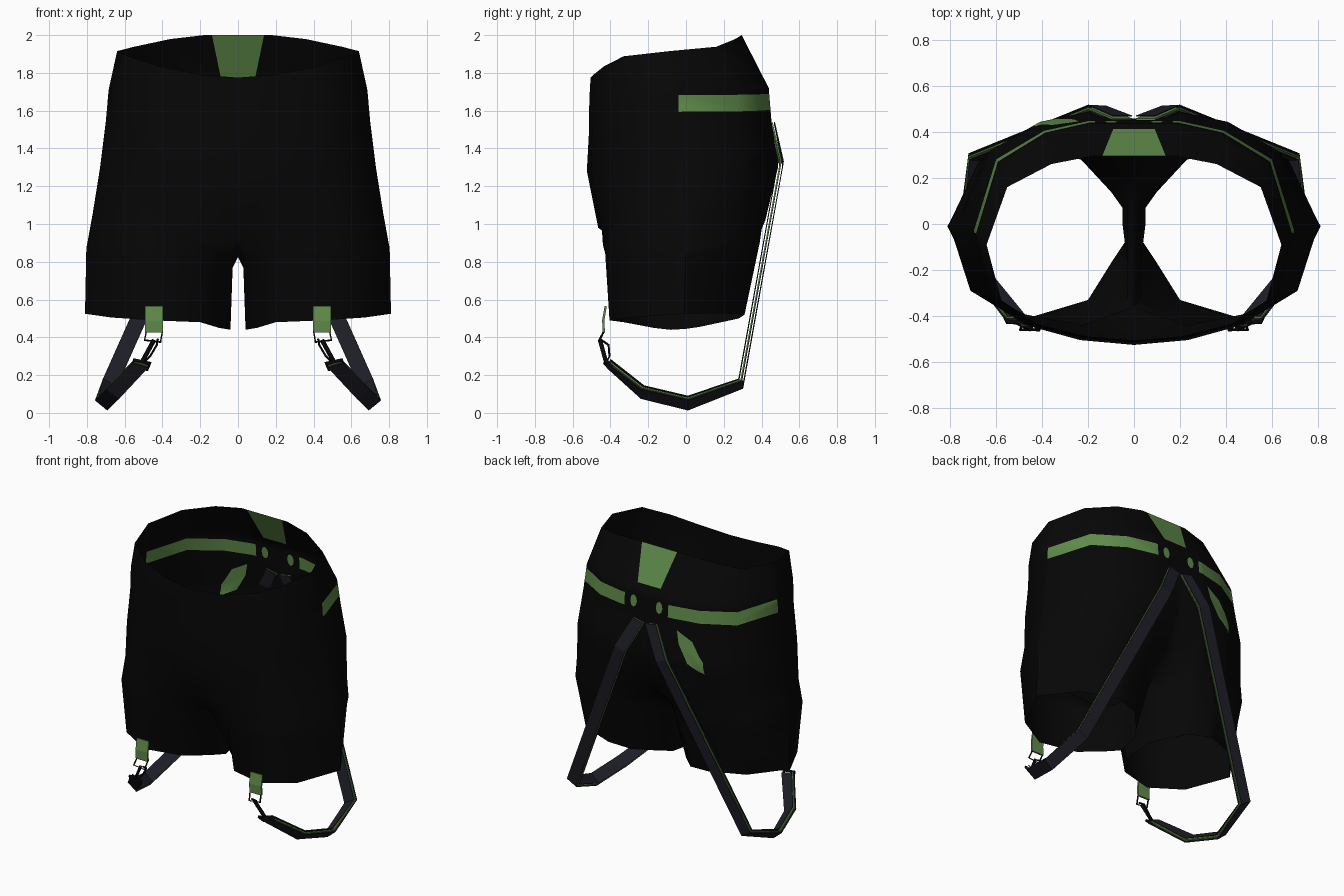
import bpy
import bmesh
import math
from mathutils import Vector, Matrix

cube = bpy.data.objects.get("Cube")
if cube:
    bpy.data.objects.remove(cube, do_unlink=True)


def material(name, rgb, rough=0.8):
    mat = bpy.data.materials.new(name)
    mat.use_nodes = True
    mat.diffuse_color = (*rgb, 1)
    bsdf = next(n for n in mat.node_tree.nodes if n.type == 'BSDF_PRINCIPLED')
    bsdf.inputs["Base Color"].default_value = (*rgb, 1)
    bsdf.inputs["Roughness"].default_value = rough
    return mat


black = material("black cloth", (0.002, 0.002, 0.002))
green = material("green trim", (0.115, 0.26, 0.068))
navy = material("dark navy webbing", (0.013, 0.013, 0.021))
metal = material("black metal", (0.003, 0.003, 0.004))


def add_object(name, data, *mats):
    obj = bpy.data.objects.new(name, data)
    bpy.context.scene.collection.objects.link(obj)
    for m in mats:
        data.materials.append(m)
    return obj


def smooth(obj, angle):
    bpy.ops.object.select_all(action='DESELECT')
    bpy.context.view_layer.objects.active = obj
    obj.select_set(True)
    bpy.ops.object.shade_smooth_by_angle(angle=math.radians(angle))


# ---- shorts: one half lofted from waist to hem, then mirrored ----
# unit half outline, from back centre round the side to front centre
OUT_X = [0, .28, .56, .86, 1, .9, .66, .32, 0]
OUT_Y = [1, 1, .91, .65, 0, -.58, -.83, -.96, -1]


def body_ring(w, back, front, z_back, z_side, z_front, y_side, seam=0):
    ring = []
    for u, v in zip(OUT_X, OUT_Y):
        y = y_side + (back - y_side) * v if v > 0 else y_side + (y_side - front) * v
        z = z_side + ((z_back if v > 0 else z_front) - z_side) * abs(v) ** 3
        ring.append(Vector((w * u, y - (seam if v == 1 and u == 0 else 0), z)))
    return ring


body = [
    body_ring(.64, .295, -.505, 2.0, 1.915, 1.775, -.09),
    body_ring(.685, .438, -.512, 1.72, 1.71, 1.66, -.05),
    body_ring(.70, .452, -.513, 1.55, 1.54, 1.5, -.02),
    body_ring(.73, .487, -.525, 1.3, 1.3, 1.28, 0, .03),
    body_ring(.77, .42, -.465, 1.02, 1.05, .98, 0, .06),
]
crotch = [Vector(p) for p in (
    (0, .19, .87), (.2, .36, .9), (.4, .39, .9), (.67, .28, .9), (.803, 0, .87),
    (.71, -.29, .87), (.48, -.43, .88), (.22, -.44, .89), (0, -.36, .9),
    (0, -.18, .84), (0, -.01, .825), (0, .09, .84))]
hem = [Vector(p) for p in (
    (.1, .14, .47), (.23, .28, .5), (.39, .31, .52), (.63, .22, .525), (.81, -.01, .525),
    (.67, -.29, .505), (.45, -.405, .49), (.2, -.33, .48), (.1, -.17, .45),
    (.04, -.08, .44), (.05, 0, .445), (.05, .07, .455))]
upper_leg = [a.lerp(b, .15) for a, b in zip(crotch, hem)]
for p in upper_leg:
    p.x = max(p.x, .028)

bm = bmesh.new()


def loft(rings, closed):
    for upper, lower in zip(rings, rings[1:]):
        n = len(upper)
        for i in range(n if closed else n - 1):
            j = (i + 1) % n
            bm.faces.new((upper[i], upper[j], lower[j], lower[i]))


legs = [[bm.verts.new(p) for p in r] for r in (crotch, upper_leg, hem)]
trunk = [[bm.verts.new(p) for p in r] for r in body]
loft(trunk + [legs[0][:9]], False)
loft(legs, True)
bmesh.ops.mirror(bm, geom=bm.verts[:] + bm.edges[:] + bm.faces[:],
                 matrix=Matrix.Identity(4), merge_dist=.001, axis='X')
bmesh.ops.recalc_face_normals(bm, faces=bm.faces[:])


def slice_faces(faces, co, no):
    edges = {e for f in faces for e in f.edges}
    verts = {v for f in faces for v in f.verts}
    bmesh.ops.bisect_plane(bm, geom=list(verts) + list(edges) + faces,
                           plane_co=co, plane_no=no, dist=1e-5)


def paint_polygon(points, y_min):
    """Cut a convex x-z outline into the faces behind y_min and colour it."""
    sides = list(zip(points, points[1:] + points[:1]))

    def behind():
        return [f for f in bm.faces if f.calc_center_median().y > y_min]

    for (x, z), (x2, z2) in sides:
        slice_faces(behind(), (x, 0, z), (z2 - z, 0, x - x2))
    for f in behind():
        c = f.calc_center_median()
        turns = [(x2 - x) * (c.z - z) - (z2 - z) * (c.x - x) for (x, z), (x2, z2) in sides]
        if min(turns) > 0 or max(turns) < 0:
            f.material_index = 1


# green belt, its small loops, the back patch and a slanted flash
slice_faces(bm.faces[:], (0, -.04, 0), (0, 1, 0))
for s in (1, -1):
    paint_polygon([(s * .17, 1.605), (s * .9, 1.59), (s * .9, 1.68), (s * .17, 1.69)], -.04)
    paint_polygon([(s * .1 + .026 * math.cos(a * math.pi / 4),
                    1.65 + .042 * math.sin(a * math.pi / 4)) for a in range(8)], .1)
paint_polygon([(-.14, 2.01), (-.09, 1.77), (.09, 1.77), (.14, 2.01)], .1)
paint_polygon([(-.24, 1.53), (-.26, 1.44), (-.33, 1.32), (-.44, 1.26),
               (-.43, 1.34), (-.35, 1.47)], .1)

mesh = bpy.data.meshes.new("shorts")
bm.to_mesh(mesh)
bm.free()
smooth(add_object("shorts", mesh, black, green), 45)


# ---- helpers for straps and hardware ----
def ribbon(name, path, across, half_width, lift, thickness, mat):
    """Flat band along a path, moved off it by lift along its own normal."""
    path = [Vector(p) for p in path]
    verts = []
    for i, (p, w) in enumerate(zip(path, across)):
        w = Vector(w).normalized()
        along = path[min(i + 1, len(path) - 1)] - path[max(i - 1, 0)]
        p = p + along.cross(w).normalized() * lift
        verts += [p - w * half_width, p + w * half_width]
    faces = [(a, a + 1, a + 3, a + 2) for a in range(0, len(verts) - 2, 2)]
    data = bpy.data.meshes.new(name)
    data.from_pydata(verts, [], faces)
    mod = add_object(name, data, mat).modifiers.new("thickness", 'SOLIDIFY')
    mod.thickness = thickness
    mod.offset = 0


def wire(name, points, radius, closed):
    curve = bpy.data.curves.new(name, 'CURVE')
    curve.dimensions = '3D'
    curve.bevel_depth = radius
    curve.bevel_resolution = 0
    curve.use_fill_caps = True
    spline = curve.splines.new('POLY')
    spline.points.add(len(points) - 1)
    for sp, p in zip(spline.points, points):
        sp.co = (*p, 1)
    spline.use_cyclic_u = closed
    add_object(name, curve, metal)


# ---- hanging braces, clipped to the front hem ----
for side, s in (("left", 1), ("right", -1)):
    def flip(points):
        return [(s * x, y, z) for x, y, z in points]

    # two layers of webbing with a green core showing at the edges
    path = flip([(.05, .455, 1.53), (.16, .5, 1.32), (.68, .29, .155), (.715, .01, .052),
                 (.655, -.23, .11), (.512, -.41, .262)])
    across = flip([(1, 0, .2), (.95, .05, .35), (.85, .05, .5), (.77, 0, .64),
                   (.8, 0, .6), (.95, 0, .3)])
    ribbon(side + "_strap_outer_layer", path, across, .042, .014, .004, navy)
    ribbon(side + "_strap_inner_layer", path, across, .042, -.014, .004, navy)
    ribbon(side + "_strap_green_core", path, across, .0425, 0, .008, green)

    # green tab folded over the hem
    ribbon(side + "_hem_tab", flip([(.445, -.425, .565), (.445, -.438, .49), (.445, -.435, .425)]),
           [(1, 0, 0)] * 3, .047, 0, .012, green)

    # square ring, snap hook and buckle
    wire(side + "_ring", flip([(.4, -.435, .435), (.485, -.435, .43),
                               (.495, -.46, .385), (.41, -.46, .375)]), .006, True)
    wire(side + "_hook_shaft", flip([(.445, -.455, .385), (.475, -.44, .33),
                                     (.505, -.425, .275)]), .013, False)
    wire(side + "_hook_gate", flip([(.425, -.455, .39), (.43, -.41, .36),
                                    (.465, -.405, .3), (.495, -.42, .27)]), .006, False)
    wire(side + "_buckle", flip([(.465, -.43, .262), (.55, -.425, .28),
                                 (.565, -.395, .25), (.48, -.4, .23)]), .01, True)
